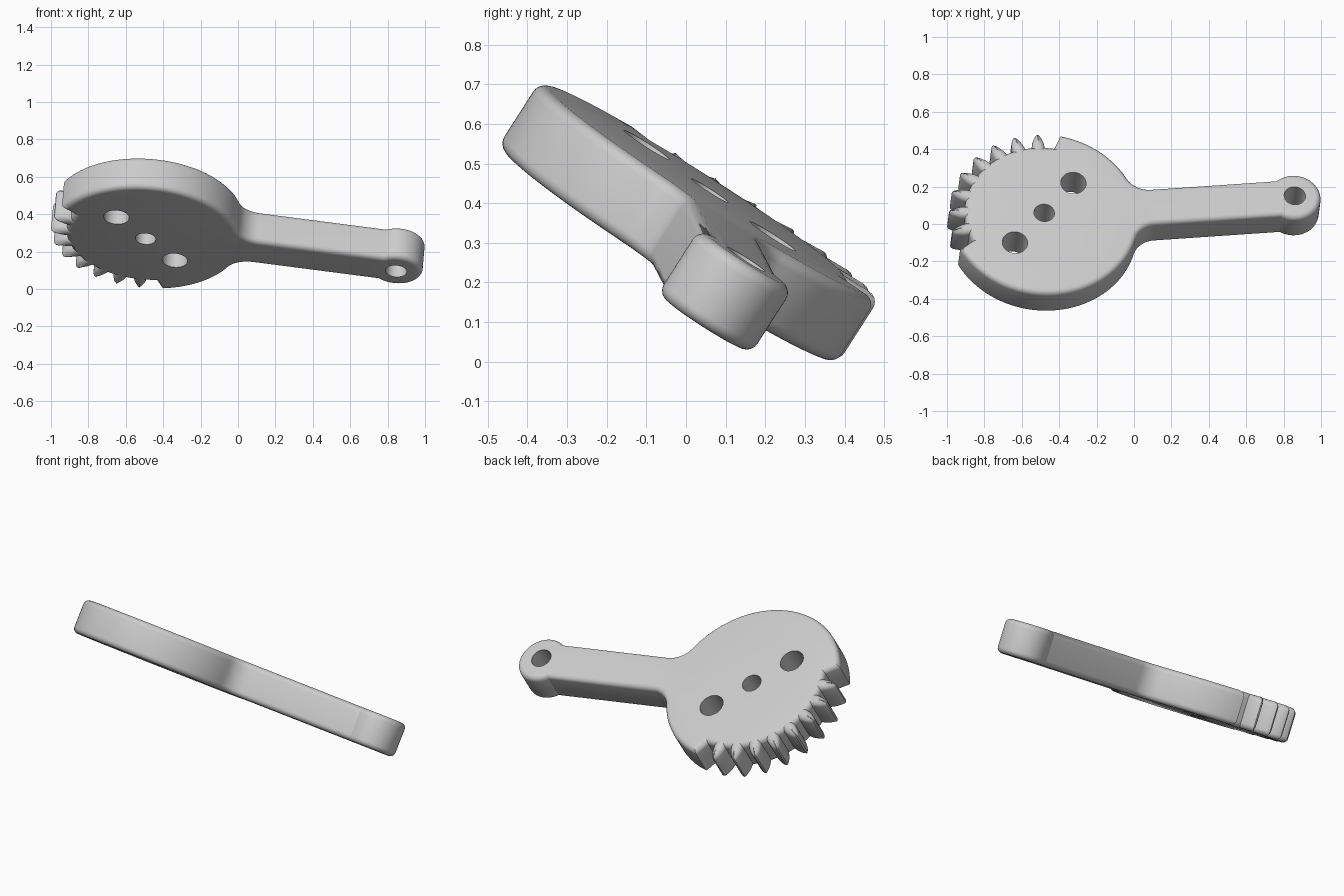
import bpy, bmesh
from math import sin, cos, asin, acos, pi, radians, sqrt
from mathutils import Matrix, Vector

cube = bpy.data.objects.get("Cube")
if cube:
    bpy.data.objects.remove(cube, do_unlink=True)

# Main sizes in the plane of the lever, measured from the gear centre
DISC, ROOT, TIP = 0.51, 0.425, 0.508
ARM, NECK = 0.112, 0.13
BOSS, LENGTH = 0.14, 1.354
THICK, ROUND = 0.195, 0.03

# Tilted frame: u along the arm, n out of the top face
n = Vector((0.072, 0.538, 0.84)).normalized()
u = Vector((0.99, 0.0665, -0.129))
u = (u - n * u.dot(n)).normalized()
v = n.cross(u)
FRAME = Matrix.Translation((-0.48, 0.06, 0.432)) @ Matrix((u, v, n)).transposed().to_4x4()

steel = bpy.data.materials.new("light_grey")
steel.use_nodes = True
steel.diffuse_color = (0.6, 0.6, 0.6, 1)
steel.node_tree.nodes["Principled BSDF"].inputs["Base Color"].default_value = (0.6, 0.6, 0.6, 1)


def arc(r, a, b, steps, cx=0, cy=0):
    angles = [a + (b - a) * i / steps for i in range(steps + 1)]
    return [(cx + r * cos(t), cy + r * sin(t)) for t in angles]


def body_outline(d):
    """Lever outline, moved inwards by d."""
    disc, root, arm, neck, boss = DISC - d, ROOT - d, ARM - d, NECK + d, BOSS - d
    # Boss, then the concave neck
    joint = pi - asin(arm / boss)
    side = ARM + NECK
    reach = sqrt((DISC + NECK) ** 2 - side ** 2)
    touch = asin(side / (DISC + NECK))
    upper_neck = arc(neck, -pi / 2, touch - pi, 10, reach, side)
    pts = arc(boss, -joint, joint, 40, LENGTH) + upper_neck
    # Disc with the toothed sector cut back to the root circle
    start = radians(73) - asin(d / DISC)
    root_a = radians(75.5) - asin(d / ROOT)
    root_b = radians(198.5) + asin(d / ROOT)
    end = radians(201) + asin(d / DISC)
    pts += arc(disc, touch, start, 20)[1:]
    pts += arc(root, root_a, root_b, 48)
    pts += arc(disc, end, 2 * pi - touch, 48)
    pts += [(x, -y) for x, y in reversed(upper_neck)][1:]
    return pts


def tooth_outline(angle):
    """Returns an outline function for one tooth at the given angle."""
    shape = [(0.39, 0.037), (0.43, 0.035), (0.455, 0.031), (0.48, 0.023),
             (0.498, 0.014), (TIP, 0.005)]

    def outline(d):
        base = shape[0][0]
        squeeze = 1 - d / (TIP - base)
        half = [(base + (r - base) * squeeze, max(w - d, 0.001)) for r, w in shape]
        pts = [(r, -w) for r, w in half] + [(r, w) for r, w in reversed(half)]
        c, s = cos(angle), sin(angle)
        return [(x * c - y * s, x * s + y * c) for x, y in pts]
    return outline


def finish(name, bm):
    bmesh.ops.recalc_face_normals(bm, faces=bm.faces)
    mesh = bpy.data.meshes.new(name)
    bm.to_mesh(mesh)
    bm.free()
    mesh.materials.append(steel)
    ob = bpy.data.objects.new(name, mesh)
    ob.matrix_world = FRAME
    bpy.context.collection.objects.link(ob)
    return ob


def rounded_plate(name, outline, steps=5):
    """Stack inset outlines into a plate with rounded rims."""
    bm = bmesh.new()
    quarter = [i * pi / 2 / steps for i in range(steps + 1)]
    layers = [(ROUND * (1 - sin(t)), -ROUND * (1 - cos(t))) for t in quarter]
    layers += [(d, -THICK - z) for d, z in reversed(layers)]
    rings = [[bm.verts.new((x, y, z)) for x, y in outline(d)] for d, z in layers]
    for a, b in zip(rings, rings[1:]):
        for i in range(len(a)):
            bm.faces.new((a[i - 1], a[i], b[i], b[i - 1]))
    bm.faces.new(rings[0])
    bm.faces.new(rings[-1])
    return finish(name, bm)


def smooth(ob):
    bpy.ops.object.select_all(action='DESELECT')
    ob.select_set(True)
    bpy.context.view_layer.objects.active = ob
    bpy.ops.object.shade_smooth_by_angle(angle=radians(30))


# Lever body with its four through holes
body = rounded_plate("lever_body", body_outline)
cutters = []
for x, y, r in [(0, 0, 0.055), (0.18, 0.175, 0.068), (-0.18, -0.175, 0.068), (LENGTH, 0, 0.057)]:
    bm = bmesh.new()
    bmesh.ops.create_cone(bm, cap_ends=True, segments=40, radius1=r, radius2=r, depth=1,
                          matrix=Matrix.Translation((x, y, -THICK / 2)))
    cutter = finish("hole_cutter", bm)
    cutter.hide_render = True
    cutters.append(cutter)
    cut = body.modifiers.new("hole", 'BOOLEAN')
    cut.operation = 'DIFFERENCE'
    cut.solver = 'EXACT'
    cut.object = cutter

# Bake the holes and drop the cutters
bpy.context.view_layer.update()
drilled = bpy.data.meshes.new_from_object(
    body.evaluated_get(bpy.context.evaluated_depsgraph_get()))
body.modifiers.clear()
body.data = drilled
for cutter in cutters:
    bpy.data.objects.remove(cutter, do_unlink=True)
smooth(body)

# Gear teeth
for k in range(8):
    smooth(rounded_plate(f"gear_tooth_{k + 1}", tooth_outline(radians(86.8 + 14.4 * k))))
